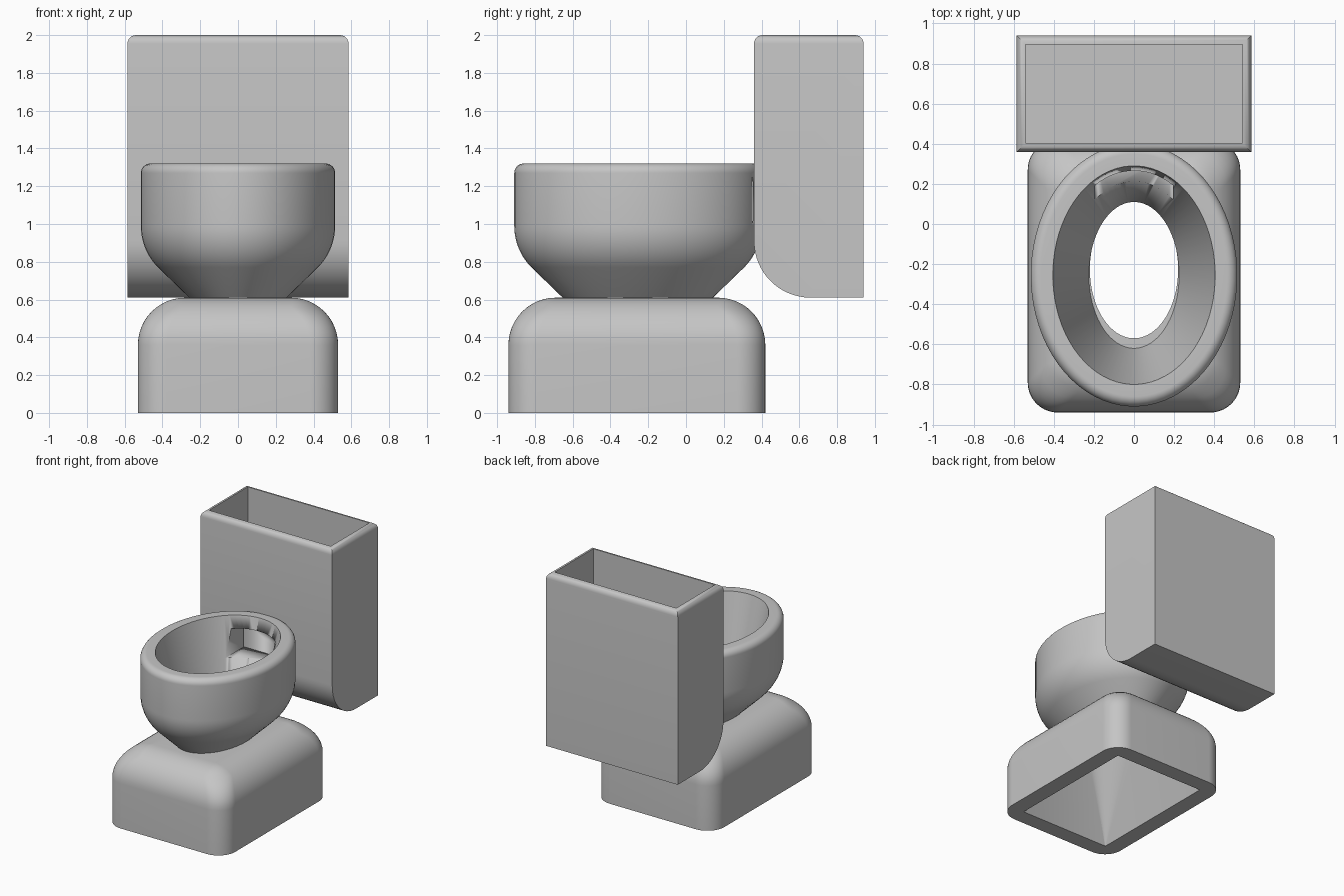
import bpy, bmesh
from math import pi, sin, cos

if "Cube" in bpy.data.objects:
    bpy.data.objects.remove(bpy.data.objects["Cube"])

grey = bpy.data.materials.new("grey_ceramic")
grey.use_nodes = True
colour = (0.56, 0.56, 0.56, 1)
grey.diffuse_color = colour
grey.node_tree.nodes["Principled BSDF"].inputs["Base Color"].default_value = colour

CORNER = 18            # points per quarter turn
RING = CORNER * 4


def finish(name, bm, angle=35):
    bmesh.ops.recalc_face_normals(bm, faces=bm.faces[:])
    mesh = bpy.data.meshes.new(name)
    bm.to_mesh(mesh)
    bm.free()
    obj = bpy.data.objects.new(name, mesh)
    bpy.context.collection.objects.link(obj)
    mesh.materials.append(grey)
    bpy.ops.object.select_all(action='DESELECT')
    bpy.context.view_layer.objects.active = obj
    obj.select_set(True)
    bpy.ops.object.shade_smooth_by_angle(angle=angle * pi / 180)
    return obj


def ellipse(a, b, cy, z):
    angles = [(i + 0.5) / RING * 2 * pi for i in range(RING)]
    return [(a * cos(t), cy + b * sin(t), z) for t in angles]


def rounded_rect(hx, hy, r, cy, z):
    pts = []
    for k, (sx, sy) in enumerate(((1, 1), (-1, 1), (-1, -1), (1, -1))):
        for i in range(CORNER):
            t = (k + i / (CORNER - 1)) * pi / 2
            pts.append((sx * (hx - r) + r * cos(t), cy + sy * (hy - r) + r * sin(t), z))
    return pts


def loft(name, rings):
    """Skin a list of rings, joining the last back to the first."""
    bm = bmesh.new()
    loops = [[bm.verts.new(p) for p in ring] for ring in rings]
    for a, b in zip(loops, loops[1:] + loops[:1]):
        for i in range(RING):
            j = (i + 1) % RING
            bm.faces.new((a[i], a[j], b[j], b[i]))
    return finish(name, bm)


# Hollow base: rounded block, inside tapering from a rectangle to an oval hole
HX, HY, CY, TOP, FILLET = 0.53, 0.68, -0.26, 0.61, 0.25
rings = [rounded_rect(HX, HY, 0.15, CY, 0)]
for i in range(13):
    t = i / 12 * pi / 2
    d = FILLET * (1 - cos(t))
    r = max(0.005, min(0.15, FILLET - d))
    rings.append(rounded_rect(HX - d, HY - d, r, CY, TOP - FILLET * (1 - sin(t))))
rings.append(ellipse(0.22, 0.345, -0.225, TOP))
rings.append(rounded_rect(HX - 0.13, HY - 0.13, 0.005, CY, 0))
loft("base", rings)

# Bowl: offset ovals following a wall profile of (outward offset, height)
profile = [(0, 0.612)]
for i in range(11):                      # belly curve
    t = -pi / 4 * (1 - i / 10)
    profile.append((0.255 - 0.31 * (1 - cos(t)), 0.99 + 0.31 * sin(t)))
for i in range(9):                       # rim rounding
    t = i / 8 * pi / 2
    profile.append((0.205 + 0.05 * cos(t), 1.27 + 0.05 * sin(t)))
profile += [(0.145, 1.32), (-0.035, 0.612)]
bowl = loft("bowl", [ellipse(0.26 + d, 0.4 + d, -0.255, z) for d, z in profile])

# Water inlet slot in the back of the bowl
bm = bmesh.new()
bmesh.ops.create_cube(bm, size=1)
bmesh.ops.scale(bm, vec=(0.39, 0.4, 0.21), verts=bm.verts)
bmesh.ops.translate(bm, vec=(0, 0.155, 1.12), verts=bm.verts)
cutter = finish("slot_cutter", bm)
cutter.hide_render = True
cut = bowl.modifiers.new("slot", 'BOOLEAN')
cut.operation = 'DIFFERENCE'
cut.solver = 'EXACT'
cut.object = cutter
bpy.context.view_layer.objects.active = bowl
bowl.select_set(True)
while bowl.modifiers[0] != cut:
    bpy.ops.object.modifier_move_up(modifier=cut.name)
bpy.ops.object.modifier_apply(modifier=cut.name)
bpy.data.objects.remove(cutter)

# Tank: side outline with a curved lower front edge, pulled across the width
FRONT, BACK, LOW, R = 0.36, 0.94, 0.61, 0.3
side = [(BACK, LOW), (BACK, 2), (FRONT, 2)]
for i in range(17):
    t = pi + i / 16 * pi / 2
    side.append((FRONT + R + R * cos(t), LOW + R + R * sin(t)))
bm = bmesh.new()
face = bm.faces.new([bm.verts.new((-0.585, y, z)) for y, z in side])
new = bmesh.ops.extrude_face_region(bm, geom=[face], use_keep_orig=True)
bmesh.ops.translate(bm, vec=(1.17, 0, 0), verts=[v for v in new["geom"] if isinstance(v, bmesh.types.BMVert)])
bmesh.ops.recalc_face_normals(bm, faces=bm.faces[:])
top_edges = [e for e in bm.edges if all(v.co.z > 1.99 for v in e.verts)]
bmesh.ops.bevel(bm, geom=top_edges, offset=0.045, segments=6, profile=0.5, affect='EDGES')
# Open cavity sunk from the top face
top = max(bm.faces, key=lambda f: f.calc_center_median().z)
floor = bmesh.ops.extrude_discrete_faces(bm, faces=[top])["faces"][0]
bmesh.ops.translate(bm, vec=(0, 0, 0.8 - 2), verts=floor.verts[:])
finish("tank", bm)
